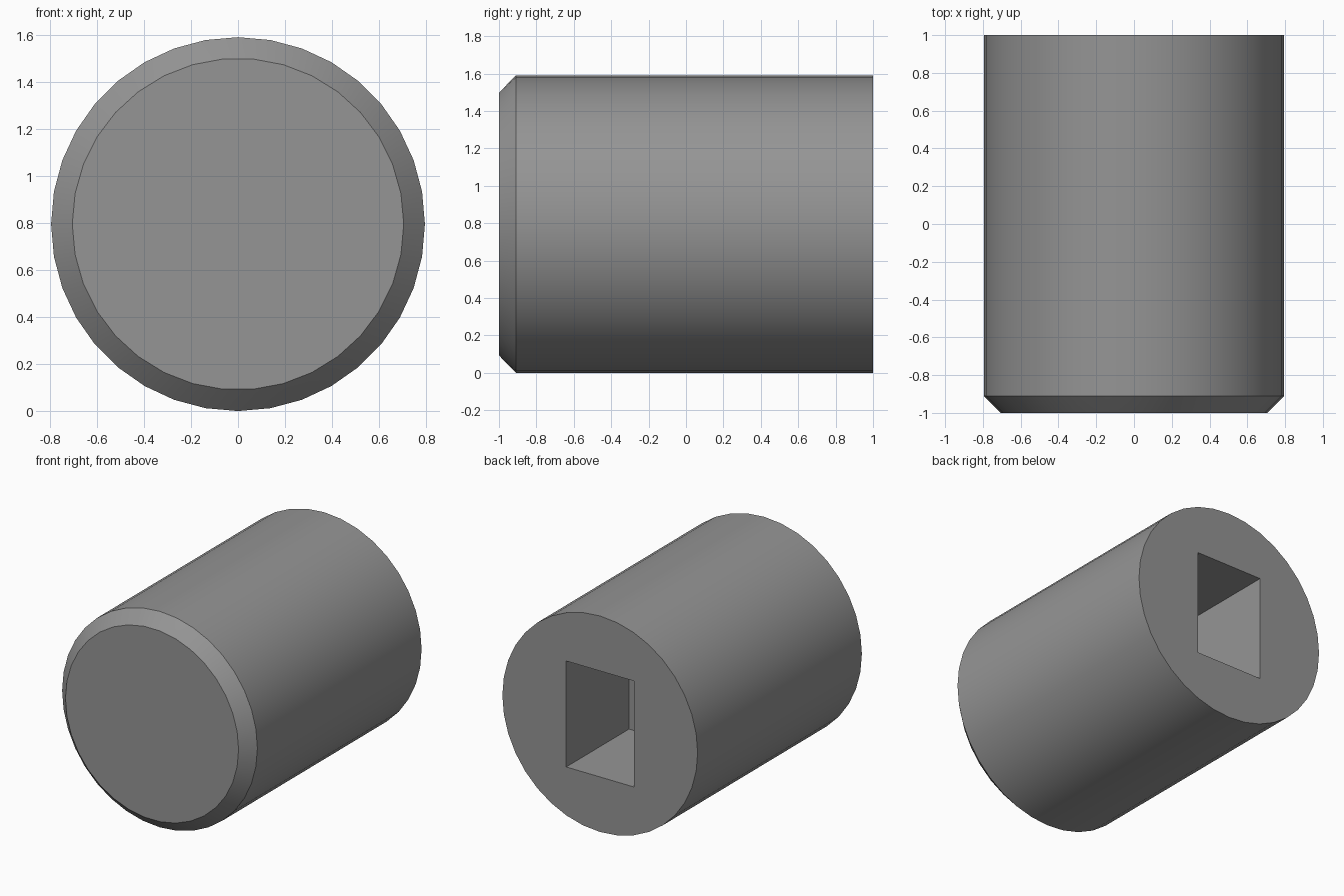
import bpy, bmesh, math

if "Cube" in bpy.data.objects:
    bpy.data.objects.remove(bpy.data.objects["Cube"])

R, R_TIP = 0.795, 0.705          # body radius, chamfered tip radius
BACK, SHOULDER, TIP = 1.0, -0.91, -1.0
SOCKET_W, SOCKET_H, SOCKET_D = 0.55, 0.78, 0.73

grey = bpy.data.materials.new("steel grey")
grey.diffuse_color = (0.3, 0.3, 0.3, 1)
grey.use_nodes = True
grey.node_tree.nodes["Principled BSDF"].inputs["Base Color"].default_value = grey.diffuse_color

bm = bmesh.new()


def loop(points, y):
    """Closed loop of vertices in the plane at depth y."""
    return [bm.verts.new((x, y, R + z)) for x, z in points]


def circle(radius, count):
    return [(radius * math.cos(2 * math.pi * i / count),
             radius * math.sin(2 * math.pi * i / count)) for i in range(count)]


def edges_of(verts):
    out = []
    for a, b in zip(verts, verts[1:] + verts[:1]):
        out.append(bm.edges.get((a, b)) or bm.edges.new((a, b)))
    return out


def stitch(a, b):
    """Join two loops that start at the same angle, even with unequal counts."""
    i = j = 0
    na, nb = len(a), len(b)
    while i < na or j < nb:
        ta, tb = (i + 1) / na, (j + 1) / nb
        if na == nb:
            bm.faces.new((a[i], a[(i + 1) % na], b[(j + 1) % nb], b[j]))
            i, j = i + 1, j + 1
        elif j >= nb or (i < na and ta <= tb):
            bm.faces.new((a[i % na], a[(i + 1) % na], b[j % nb]))
            i += 1
        else:
            bm.faces.new((a[i % na], b[(j + 1) % nb], b[j % nb]))
            j += 1


# Round body, chamfer and flat tip
back = loop(circle(R, 36), BACK)
shoulder = loop(circle(R, 36), SHOULDER)
tip = loop(circle(R_TIP, 34), TIP)
stitch(back, shoulder)
stitch(shoulder, tip)
bm.faces.new(tip)

# Rectangular blind socket in the back
w, h = SOCKET_W / 2, SOCKET_H / 2
rect = [(w, -h), (w, h), (-w, h), (-w, -h)]
mouth = loop(rect, BACK)
floor = loop(rect, BACK - SOCKET_D)
stitch(mouth, floor)
bm.faces.new(floor)

# Back face around the socket mouth
bmesh.ops.triangle_fill(bm, use_beauty=True, edges=edges_of(back) + edges_of(mouth))
bmesh.ops.recalc_face_normals(bm, faces=bm.faces[:])

mesh = bpy.data.meshes.new("socket_plug")
bm.to_mesh(mesh)
bm.free()
mesh.materials.append(grey)
plug = bpy.data.objects.new("socket_plug", mesh)
bpy.context.collection.objects.link(plug)
bpy.context.view_layer.objects.active = plug
plug.select_set(True)
bpy.ops.object.shade_smooth_by_angle(angle=math.radians(30))
